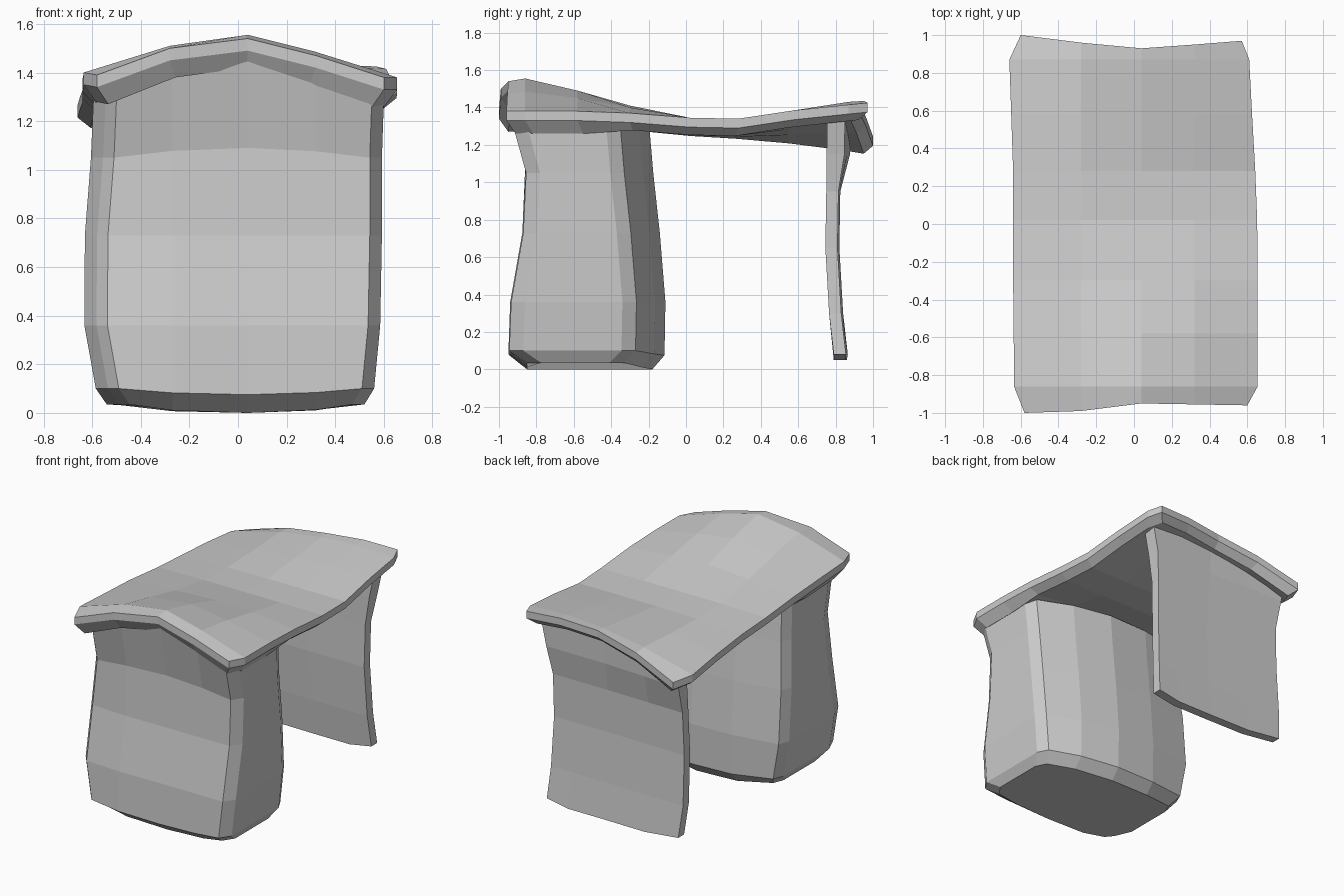
import bpy, bmesh

if "Cube" in bpy.data.objects:
    bpy.data.objects.remove(bpy.data.objects["Cube"])


def finish(bm, name):
    bmesh.ops.recalc_face_normals(bm, faces=bm.faces)
    me = bpy.data.meshes.new(name)
    bm.to_mesh(me)
    bm.free()
    ob = bpy.data.objects.new(name, me)
    bpy.context.collection.objects.link(ob)
    return ob


def bridge(bm, a, b):
    n = len(a)
    for i in range(n):
        bm.faces.new((a[i], a[(i + 1) % n], b[(i + 1) % n], b[i]))


def fill_grid(bm, g):
    for r, s in zip(g, g[1:]):
        for i in range(len(r) - 1):
            bm.faces.new((r[i], r[i + 1], s[i + 1], s[i]))


def rim(g):
    return (g[0] + [r[-1] for r in g[1:-1]] + g[-1][::-1]
            + [r[0] for r in g[-2:0:-1]])


# Desktop: warped slab. Rows hold y, left x, right x, five heights
rows = [
    (-.97, -.58, .60, (1.39, 1.50, 1.54, 1.47, 1.38)),
    (-.86, -.635, .655, (1.40, 1.51, 1.555, 1.485, 1.38)),
    (-.58, -.637, .655, (1.385, 1.455, 1.49, 1.45, 1.38)),
    (-.30, -.64, .655, (1.37, 1.395, 1.41, 1.40, 1.37)),
    (.02, -.64, .652, (1.34, 1.345, 1.345, 1.345, 1.345)),
    (.28, -.64, .642, (1.325, 1.335, 1.34, 1.34, 1.34)),
    (.58, -.65, .625, (1.30, 1.345, 1.375, 1.385, 1.385)),
    (.87, -.66, .61, (1.265, 1.36, 1.41, 1.43, 1.415)),
    (.96, -.60, .57, (1.245, 1.355, 1.415, 1.435, 1.425)),
]
end_shift = {0: (-.03, -.02, .02, .015, .01),
             len(rows) - 1: (.04, 0, -.03, -.01, .01)}
bm = bmesh.new()
top, bottom = [], []
for k, (y, xl, xr, zs) in enumerate(rows):
    dy = end_shift.get(k, (0,) * 5)
    thick = .12 if y < -.5 else .092
    pts = [(x, y + d, z) for x, d, z in zip((xl, -.28, .04, .32, xr), dy, zs)]
    top.append([bm.verts.new(p) for p in pts])
    bottom.append([bm.verts.new((x * .92, yy * .95, z - thick)) for x, yy, z in pts])
fill_grid(bm, top)
fill_grid(bm, bottom)
outer, inner = rim(top), rim(bottom)
band = [bm.verts.new((v.co.x, v.co.y, v.co.z - .05)) for v in outer]
bridge(bm, outer, band)
bridge(bm, band, inner)
finish(bm, "desktop")

# Pedestal: rings of z, front y, rear y, left x, right x, centre height change
levels = [
    (.035, -.85, -.18, -.54, .52, -.035),
    (.10, -.945, -.115, -.585, .56, -.025),
    (.36, -.935, -.11, -.632, .585, 0),
    (.73, -.87, -.14, -.63, .592, 0),
    (1.05, -.855, -.175, -.605, .592, .04),
    (1.285, -.92, -.195, -.595, .60, .16),
]
bm = bmesh.new()
rings = []
for z, yf, yb, xl, xr, rise in levels:
    low = min(rise, 0)
    front = [(xl + .095, yf + .01, z), (-.27, yf - .005, z + rise * .7),
             (.04, yf, z + rise), (.32, yf, z + rise * .65), (xr - .05, yf, z)]
    right = [(xr, yf + .075, z), (xr, yb - .23, z), (xr - .04, yb - .155, z)]
    back = [(.32, yb - .055, z + low * .7), (.04, yb, z + low),
            (-.27, yb - .01, z + low * .8)]
    left = [(xl + .03, yb - .065, z), (xl, yb - .14, z),
            (xl, yf + .18, z), (xl + .05, yf + .065, z)]
    rings.append([bm.verts.new(p) for p in front + right + back + left])
for a, b in zip(rings, rings[1:]):
    bridge(bm, a, b)
bm.faces.new(rings[0][::-1])
finish(bm, "pedestal")

# Back leg: thin bent panel, rows of z, front y, left x, right x
bends = [(.08, .79, -.545, .49), (.30, .765, -.565, .475), (.65, .745, -.56, .465),
         (.95, .75, -.55, .47), (1.15, .752, -.555, .50), (1.30, .755, -.57, .54)]
bm = bmesh.new()
faces = []
for thick in (0, .065):
    g = []
    for z, y, xl, xr in bends:
        t = thick + (.03 if thick and z > 1.1 else 0)
        g.append([bm.verts.new((x, y + t + bow * (3 if z > 1.1 else 1),
                                z - (.03 if z < .1 and abs(x) < .4 else 0)
                                + (lift if z > 1.2 else 0)))
                  for x, bow, lift in zip((xl, -.28, .04, .32, xr),
                                          (.01, .005, 0, 0, 0),
                                          (-.07, 0, .04, .05, .04))])
    fill_grid(bm, g)
    faces.append(rim(g))
bridge(bm, *faces)
finish(bm, "back_leg_panel")
